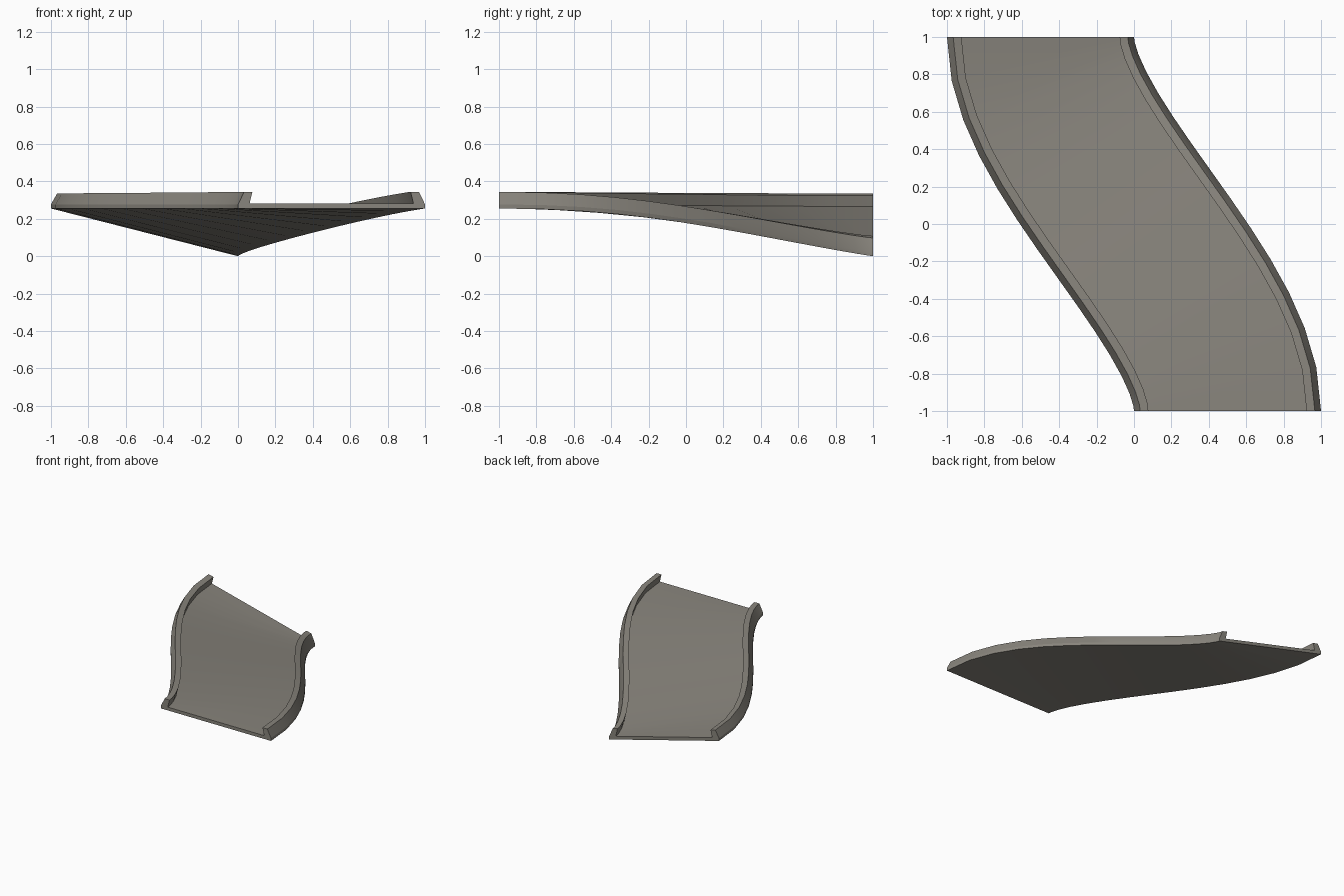
import bpy, bmesh, math
from mathutils import Vector

if "Cube" in bpy.data.objects:
    bpy.data.objects.remove(bpy.data.objects["Cube"])

STEPS = 14
HANDLE = 0.6      # curve handle length
BANK = 0.255      # drop of the right edge at the far end

grey = bpy.data.materials.new("warm grey")
grey.diffuse_color = (0.25, 0.235, 0.205, 1)
grey.use_nodes = True
grey.node_tree.nodes["Principled BSDF"].inputs["Base Color"].default_value = grey.diffuse_color

# Cross-section: floor slab with a raised curb on each side (u across, z up)
curb = [(0.0, 0.0), (0.0, 0.022), (0.033, 0.089), (0.077, 0.089), (0.062, 0.027)]
profile = [(-0.5 + u, z) for u, z in curb] + [(0.5 - u, z) for u, z in reversed(curb)]

# S-shaped centre line
P = [Vector(p) for p in ((0.5, -1), (0.5, -1 + HANDLE), (-0.5, 1 - HANDLE), (-0.5, 1))]


def frame(t):
    s = 1 - t
    pos = P[0]*s**3 + P[1]*3*s*s*t + P[2]*3*s*t*t + P[3]*t**3
    tan = ((P[1]-P[0])*s*s + (P[2]-P[1])*2*s*t + (P[3]-P[2])*t*t).normalized()
    return pos, Vector((tan.y, -tan.x))


# Sweep the section, lowering the right side toward the far end
bm = bmesh.new()
rings = []
for i in range(STEPS + 1):
    t = i / STEPS
    pos, side = frame(t)
    drop = BANK * t * t * (3 - 2*t)
    ring = []
    for u, z in profile:
        p = pos + side * u
        ring.append(bm.verts.new((p.x, p.y, BANK + z - drop * (u + 0.5))))
    rings.append(ring)

n = len(profile)
for a, b in zip(rings, rings[1:]):
    for j in range(n):
        k = (j + 1) % n
        bm.faces.new((a[j], a[k], b[k], b[j]))
bm.faces.new(rings[0])
bm.faces.new(rings[-1])
bmesh.ops.recalc_face_normals(bm, faces=bm.faces[:])

mesh = bpy.data.meshes.new("banked_curve_track")
bm.to_mesh(mesh)
bm.free()
mesh.materials.append(grey)
track = bpy.data.objects.new("banked_curve_track", mesh)
bpy.context.collection.objects.link(track)
bpy.context.view_layer.objects.active = track
track.select_set(True)
bpy.ops.object.shade_smooth_by_angle(angle=math.radians(25))
